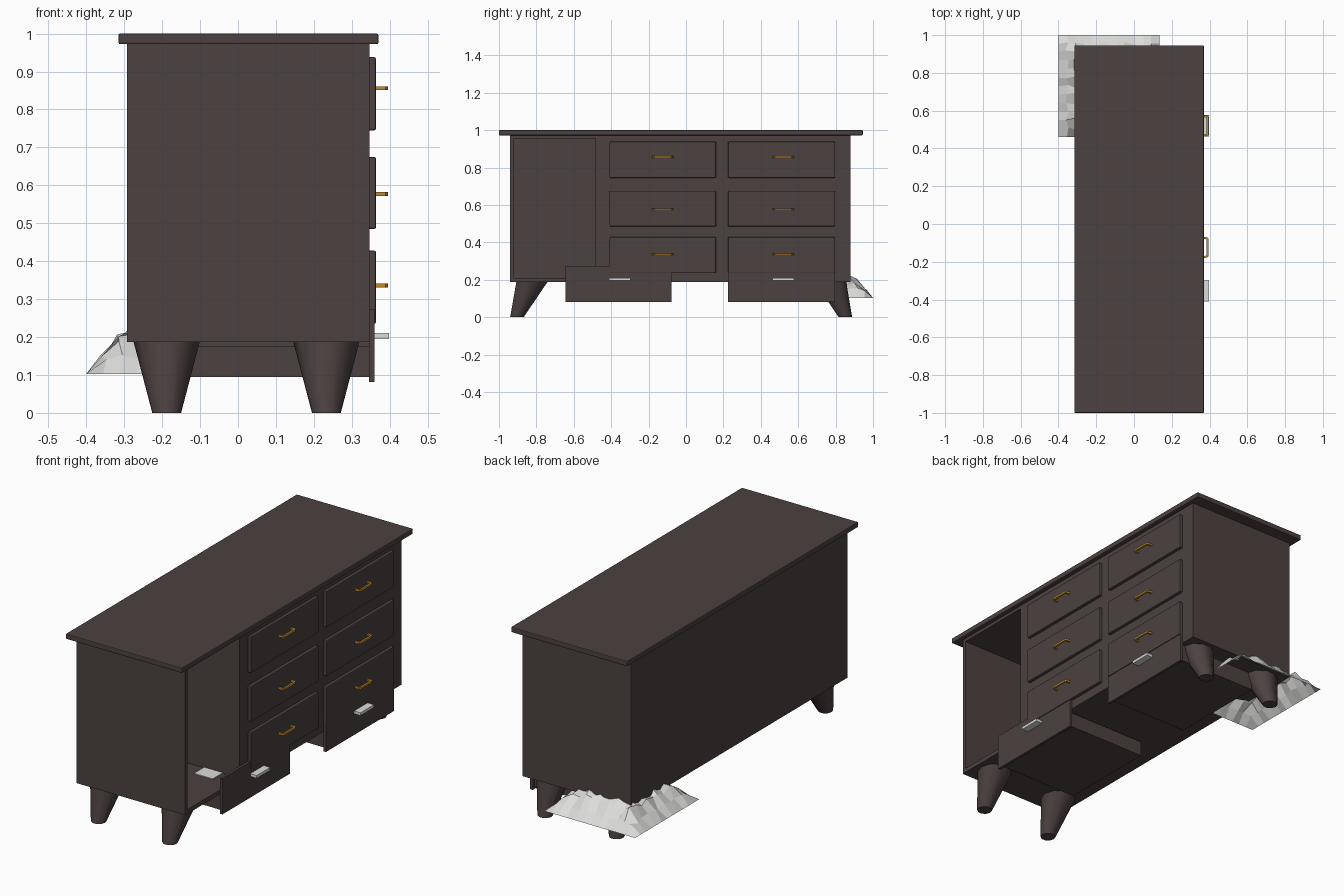
import bpy, bmesh, math, random
from mathutils import Vector

if "Cube" in bpy.data.objects:
    bpy.data.objects.remove(bpy.data.objects["Cube"])

random.seed(4)


def material(name, rgb):
    m = bpy.data.materials.new(name)
    m.diffuse_color = (*rgb, 1)
    m.use_nodes = True
    m.node_tree.nodes["Principled BSDF"].inputs["Base Color"].default_value = m.diffuse_color
    return m


WOOD = material("dark wood", (0.072, 0.054, 0.052))
GOLD = material("brass", (0.55, 0.27, 0.03))
PALE = material("pale grey", (0.72, 0.72, 0.71))


def finish(name, bm, mat):
    mesh = bpy.data.meshes.new(name)
    bm.to_mesh(mesh)
    bm.free()
    mesh.materials.append(mat)
    ob = bpy.data.objects.new(name, mesh)
    bpy.context.collection.objects.link(ob)
    return ob


def box(name, x, y, z, mat=WOOD, bevel=0):
    """Box given by its (low, high) range on each axis."""
    bm = bmesh.new()
    bmesh.ops.create_cube(bm, size=1)
    for v in bm.verts:
        v.co = Vector([(lo + hi) / 2 + c * (hi - lo) for c, (lo, hi) in zip(v.co, (x, y, z))])
    ob = finish(name, bm, mat)
    if bevel:
        mod = ob.modifiers.new("bevel", "BEVEL")
        mod.width = bevel
        mod.segments = 2
    return ob


# Desk top
box("desk_top", (-0.315, 0.37), (-1.0, 0.945), (0.972, 1.0), bevel=0.004)

# Cabinet block behind the drawers, and panels around the open compartment
BACK, FRONT = -0.293, 0.347
box("drawer_cabinet", (BACK, FRONT), (-0.485, 0.88), (0.187, 0.972))
box("compartment_side", (BACK, FRONT), (-0.94, -0.92), (0.187, 0.972))
box("compartment_back", (BACK, BACK + 0.02), (-0.92, -0.485), (0.187, 0.972))
box("compartment_floor", (BACK + 0.02, FRONT), (-0.92, -0.485), (0.187, 0.21))
box("compartment_ceiling", (BACK + 0.02, FRONT), (-0.92, -0.485), (0.955, 0.972))


# Brass pull: a bar on two slanted posts
def pull(name, yc, zc):
    bm = bmesh.new()
    base, bar, t = 0.362, 0.395, 0.005
    outer = [(base, -0.057), (bar - 0.006, -0.053), (bar, -0.045),
             (bar, 0.045), (bar - 0.006, 0.053), (base, 0.057)]
    inner = [(base, -0.047), (bar - 0.010, -0.043), (bar - 0.010, -0.042),
             (bar - 0.010, 0.042), (bar - 0.010, 0.043), (base, 0.047)]
    rings = []
    for (ox, oy), (ix, iy) in zip(outer, inner):
        rings.append([bm.verts.new((px, yc + py, zc + dz)) for px, py, dz in
                      ((ox, oy, -t), (ox, oy, t), (ix, iy, t), (ix, iy, -t))])
    for a, b in zip(rings, rings[1:]):
        for i in range(4):
            j = (i + 1) % 4
            bm.faces.new((a[i], a[j], b[j], b[i]))
    bm.faces.new(rings[0])
    bm.faces.new(rings[-1])
    bmesh.ops.recalc_face_normals(bm, faces=bm.faces)
    finish(name, bm, GOLD)


# Six drawer fronts in two columns and three rows
for c, (y0, y1, yh) in enumerate([(-0.41, 0.16, -0.124), (0.225, 0.797, 0.52)]):
    for r, (z0, z1, zh) in enumerate([(0.235, 0.428, 0.336), (0.485, 0.675, 0.577),
                                      (0.745, 0.938, 0.856)]):
        box(f"drawer_front_{c}_{r}", (FRONT - 0.01, 0.364), (y0, y1), (z0, z1), bevel=0.005)
        pull(f"drawer_pull_{c}_{r}", yh, zh)

# Two low drawers hung under the cabinet, open trays with pale plate pulls
for n, (y0, y1, yh, rim) in enumerate([(-0.645, -0.078, -0.354, 0.175),
                                       (0.225, 0.797, 0.52, 0.19)]):
    a, b, xb, zb = y0 + 0.015, y1 - 0.015, -0.125, 0.095
    box(f"low_drawer_front_{n}", (0.345, 0.36), (y0, y1), (0.082, 0.273))
    box(f"low_drawer_base_{n}", (xb, 0.346), (a, b), (zb, zb + 0.01))
    box(f"low_drawer_left_{n}", (xb, 0.346), (a, a + 0.012), (zb, rim))
    box(f"low_drawer_right_{n}", (xb, 0.346), (b - 0.012, b), (zb, rim))
    box(f"low_drawer_back_{n}", (xb, xb + 0.012), (a, b), (zb, rim))
    box(f"low_drawer_pull_{n}", (0.36, 0.398), (yh - 0.057, yh + 0.057), (0.195, 0.21), PALE)

# Small sheet left on the compartment floor
box("loose_sheet", (0.14, 0.25), (-0.57, -0.485), (0.21, 0.214), PALE)


# Tapered legs, splayed along the length
def leg(name, top, bottom):
    bm = bmesh.new()
    rings = []
    for (x, y, r), z in ((top, 0.19), (bottom, 0.0)):
        rings.append([bm.verts.new((x + r * math.cos(math.tau * i / 10),
                                    y + r * math.sin(math.tau * i / 10), z)) for i in range(10)])
    for i in range(10):
        j = (i + 1) % 10
        f = bm.faces.new((rings[0][i], rings[1][i], rings[1][j], rings[0][j]))
    for ring in rings:
        bm.faces.new(ring)
    bmesh.ops.recalc_face_normals(bm, faces=bm.faces)
    ob = finish(name, bm, WOOD)
    bpy.context.view_layer.objects.active = ob
    ob.select_set(True)
    bpy.ops.object.shade_smooth_by_angle(angle=math.radians(40))
    ob.select_set(False)


for xn, xc in (("back", -0.188), ("front", 0.233)):
    leg(f"{xn}_leg_left", (xc, -0.823, 0.088), (xc, -0.904, 0.038))
    leg(f"{xn}_leg_right", (xc, 0.773, 0.088), (xc, 0.852, 0.038))

# Crumpled cloth caught under one corner, flat at the rim and raised inside
bm = bmesh.new()
N = 12
bmesh.ops.create_grid(bm, x_segments=N, y_segments=N, size=1)
for v in bm.verts:
    u, w = v.co.x, v.co.y
    d = min(1 - abs(u), 1 - abs(w)) * 0.267
    rise = min(1, d / 0.11)
    z = 0.103 + rise * (0.115 + random.uniform(-0.03, 0.015))
    v.co = (-0.1325 + u * 0.2675, 0.73 + w * 0.27, z)
    if d > 0.01:
        v.co.x += random.uniform(-0.01, 0.01)
        v.co.y += random.uniform(-0.01, 0.01)
finish("crumpled_cloth", bm, PALE)
